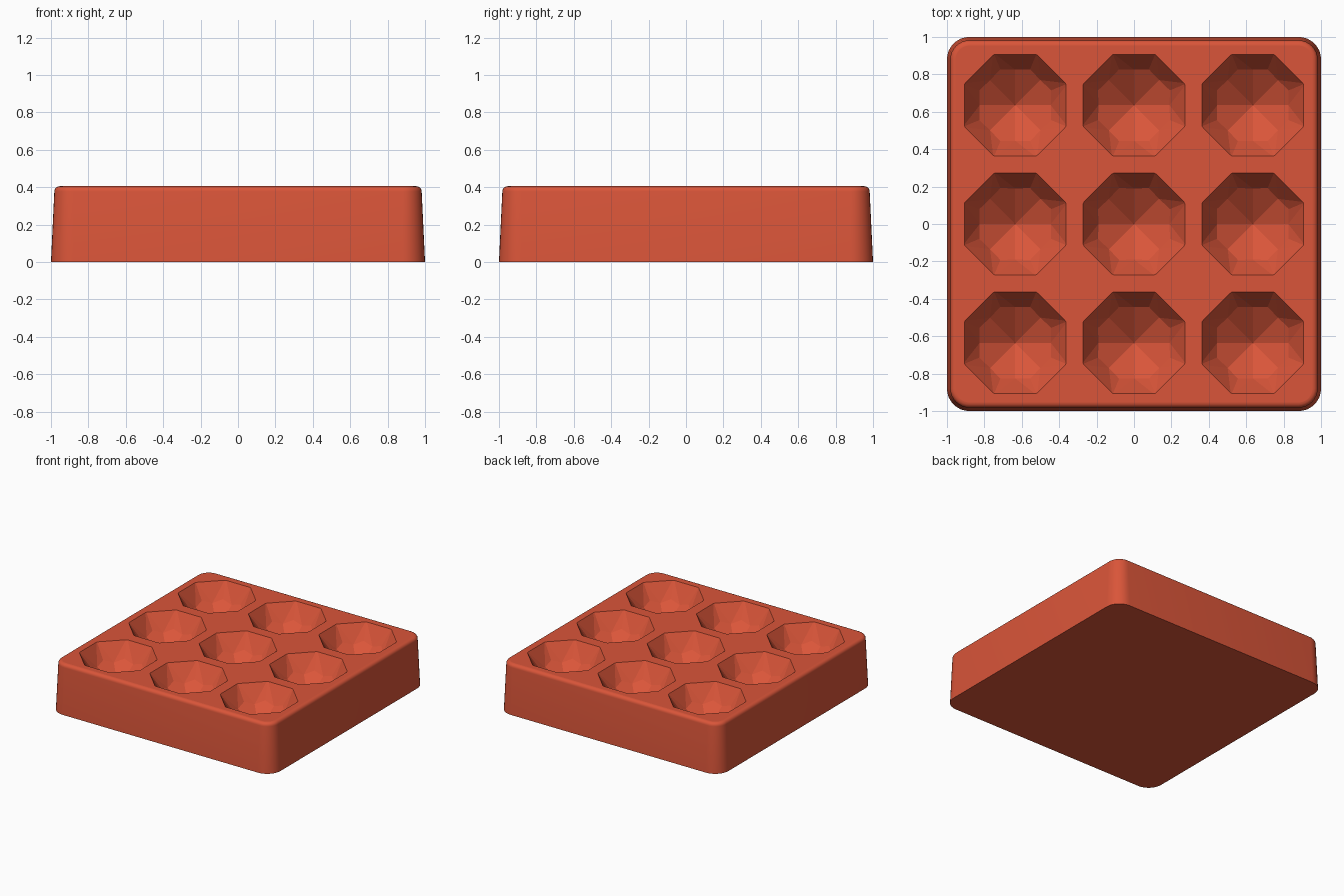
import bpy
import bmesh
from math import cos, sin, pi

cube = bpy.data.objects.get("Cube")
if cube:
    bpy.data.objects.remove(cube, do_unlink=True)

red = bpy.data.materials.new("silicone red")
red.use_nodes = True
color = (0.70, 0.091, 0.041, 1.0)
red.diffuse_color = color
bsdf = red.node_tree.nodes["Principled BSDF"]
bsdf.inputs["Base Color"].default_value = color
bsdf.inputs["Roughness"].default_value = 0.6

HEIGHT = 0.405
PITCH = 0.635
CORNER_STEPS = 8


def finish(bm, name):
    bmesh.ops.recalc_face_normals(bm, faces=bm.faces)
    mesh = bpy.data.meshes.new(name)
    bm.to_mesh(mesh)
    bm.free()
    mesh.materials.append(red)
    obj = bpy.data.objects.new(name, mesh)
    bpy.context.collection.objects.link(obj)
    return obj


def rounded_square(bm, half, radius, z):
    """Ring of vertices around a square with round corners."""
    ring = []
    for quarter in range(4):
        start = quarter * pi / 2
        cx = (half - radius) * (1 if quarter in (0, 3) else -1)
        cy = (half - radius) * (1 if quarter in (0, 1) else -1)
        for i in range(CORNER_STEPS + 1):
            a = start + i / CORNER_STEPS * pi / 2
            ring.append(bm.verts.new((cx + radius * cos(a), cy + radius * sin(a), z)))
    return ring


def bridge(bm, low, high, smooth):
    n = len(low)
    for i in range(n):
        j = (i + 1) % n
        bm.faces.new((low[i], low[j], high[j], high[i])).smooth = smooth


# Tray body: tapered sides with a rolled top edge
bm = bmesh.new()
profile = [(1.0, 0.0)]
roll = 0.028
for i in range(6):
    a = i / 5 * pi / 2
    profile.append((0.982 - roll + roll * cos(a), HEIGHT - roll + roll * sin(a)))
rings = [rounded_square(bm, half, 0.12 - (1 - half), z) for half, z in profile]
for low, high in zip(rings, rings[1:]):
    bridge(bm, low, high, True)
bm.faces.new(rings[0][::-1])
bm.faces.new(rings[-1])
tray = finish(bm, "mold_tray")


def octagon(bm, cx, cy, radius, z, turn):
    return [bm.verts.new((cx + radius * cos(turn + k * pi / 4),
                          cy + radius * sin(turn + k * pi / 4), z)) for k in range(8)]


def add_gem(bm, cx, cy):
    """Eight-sided cut gem, point down, reaching just above the tray."""
    eighth = pi / 8
    lip = 0.015
    rim = octagon(bm, cx, cy, (0.27 + 0.75 * lip) / cos(eighth), HEIGHT + lip, eighth)
    corner = octagon(bm, cx, cy, 0.208, 0.29, eighth)
    middle = octagon(bm, cx, cy, 0.19, 0.265, 0)
    tip = bm.verts.new((cx, cy, 0.135))
    bm.faces.new(rim)
    for k in range(8):
        p = k - 1
        n = (k + 1) % 8
        # Steep wall facets
        bm.faces.new((rim[p], rim[k], middle[k]))
        bm.faces.new((rim[k], corner[k], middle[k]))
        bm.faces.new((rim[k], middle[n], corner[k]))
        # Shallow kite facet down to the tip
        bm.faces.new((middle[k], corner[k], middle[n], tip))


# Nine gem pockets cut out of the top
bm = bmesh.new()
for column in (-1, 0, 1):
    for row in (-1, 0, 1):
        add_gem(bm, column * PITCH, row * PITCH)
cutter = finish(bm, "pocket_cutter")
cutter.hide_render = True

cut = tray.modifiers.new("pockets", "BOOLEAN")
cut.operation = "DIFFERENCE"
cut.solver = "EXACT"
cut.object = cutter
bpy.context.view_layer.objects.active = tray
bpy.ops.object.modifier_apply(modifier=cut.name)
bpy.data.objects.remove(cutter, do_unlink=True)
